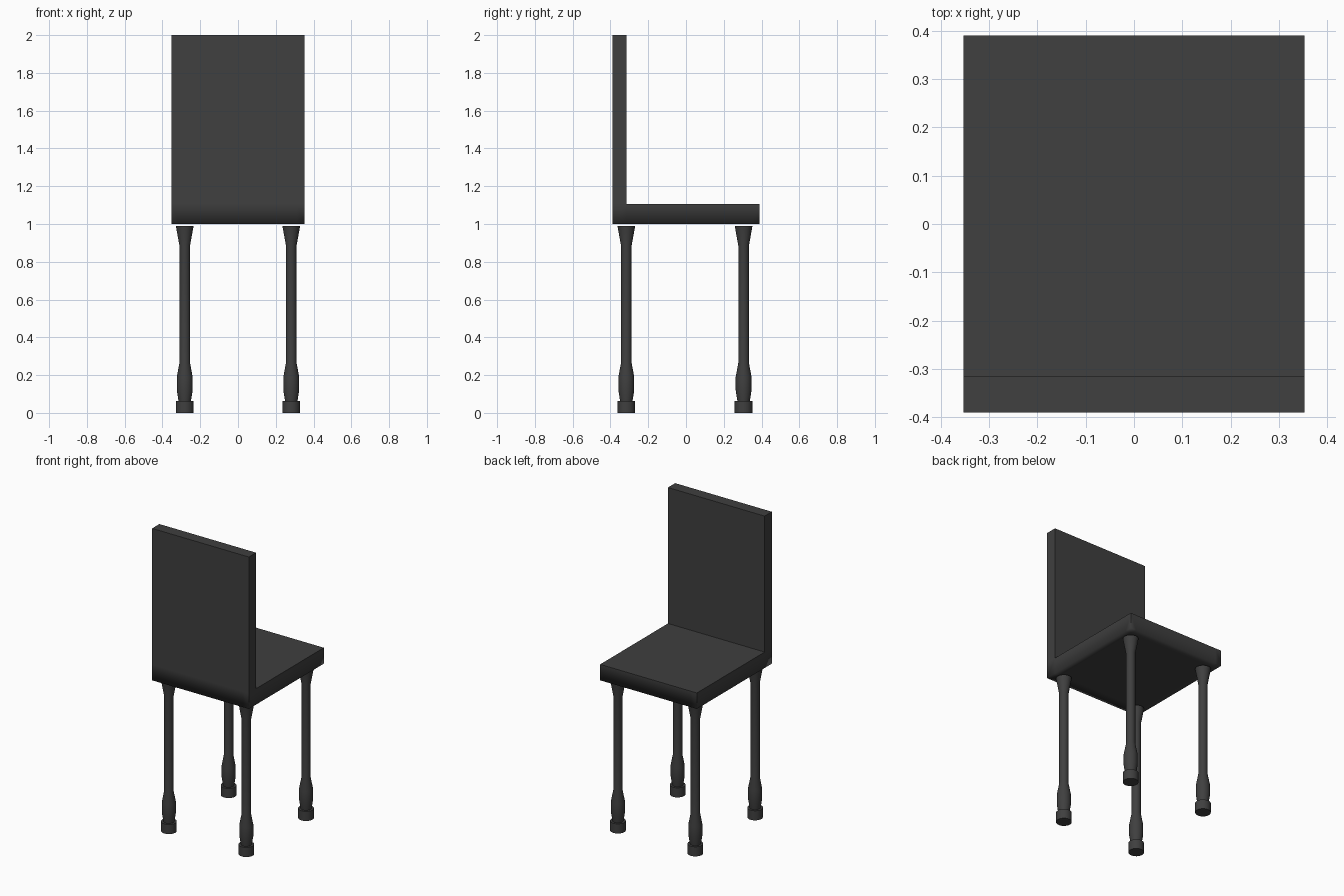
import bpy, bmesh, math
from mathutils import Vector

if "Cube" in bpy.data.objects:
    bpy.data.objects.remove(bpy.data.objects["Cube"])

mat = bpy.data.materials.new("charcoal")
mat.diffuse_color = (0.05, 0.05, 0.05, 1)
mat.use_nodes = True
mat.node_tree.nodes["Principled BSDF"].inputs["Base Color"].default_value = mat.diffuse_color


def finish(bm, name):
    bmesh.ops.recalc_face_normals(bm, faces=bm.faces)
    me = bpy.data.meshes.new(name)
    bm.to_mesh(me)
    bm.free()
    me.materials.append(mat)
    ob = bpy.data.objects.new(name, me)
    bpy.context.collection.objects.link(ob)
    return ob


# Seat and backrest: one L profile extruded across the width
W = 0.352
L = [(-0.39, 1.0), (0.39, 1.0), (0.39, 1.105), (-0.315, 1.105), (-0.315, 2.0), (-0.39, 2.0)]
bm = bmesh.new()
face = bm.faces.new([bm.verts.new((-W, y, z)) for y, z in L])
ext = bmesh.ops.extrude_face_region(bm, geom=[face])
bmesh.ops.translate(bm, vec=(2 * W, 0, 0),
                    verts=[v for v in ext["geom"] if isinstance(v, bmesh.types.BMVert)])

# Support loops that keep the soft lower rim narrow
for co, no in [((-0.31, 0, 0), (1, 0, 0)), ((0.31, 0, 0), (1, 0, 0)),
               ((0, -0.315, 0), (0, 1, 0)), ((0, 0.34, 0), (0, 1, 0)),
               ((0, 0, 1.105), (0, 0, 1))]:
    bmesh.ops.bisect_plane(bm, geom=bm.verts[:] + bm.edges[:] + bm.faces[:],
                           plane_co=co, plane_no=no, dist=1e-5)
bmesh.ops.recalc_face_normals(bm, faces=bm.faces)
for f in bm.faces:
    f.smooth = True
for e in bm.edges:
    rim = all(v.co.z < 1.001 for v in e.verts)
    if len(e.link_faces) == 2 and e.calc_face_angle(0) > 0.5 and not rim:
        e.smooth = False
finish(bm, "seat_and_backrest")

# Turned legs: radius/height profile spun around z
PROFILE = [(0, 0), (0.047, 0), (0.047, 0.063), (0.033, 0.063), (0.042, 0.12),
           (0.042, 0.19), (0.028, 0.265), (0.028, 0.885), (0.047, 0.99), (0, 0.99)]


def leg(name, x, y):
    bm = bmesh.new()
    vs = [bm.verts.new((r, 0, z)) for r, z in PROFILE]
    es = [bm.edges.new(p) for p in zip(vs, vs[1:])]
    bmesh.ops.spin(bm, geom=vs + es, cent=(0, 0, 0), axis=(0, 0, 1),
                   angle=2 * math.pi, steps=24, use_duplicate=False)
    bmesh.ops.remove_doubles(bm, verts=bm.verts, dist=1e-4)
    bmesh.ops.translate(bm, vec=Vector((x, y, 0)), verts=bm.verts)
    ob = finish(bm, name)
    bpy.ops.object.select_all(action='DESELECT')
    ob.select_set(True)
    bpy.context.view_layer.objects.active = ob
    bpy.ops.object.shade_smooth_by_angle(angle=math.radians(40))


for side, x in (("left", -0.282), ("right", 0.282)):
    leg(f"front_leg_{side}", x, -0.316)
    leg(f"back_leg_{side}", x, 0.305)
